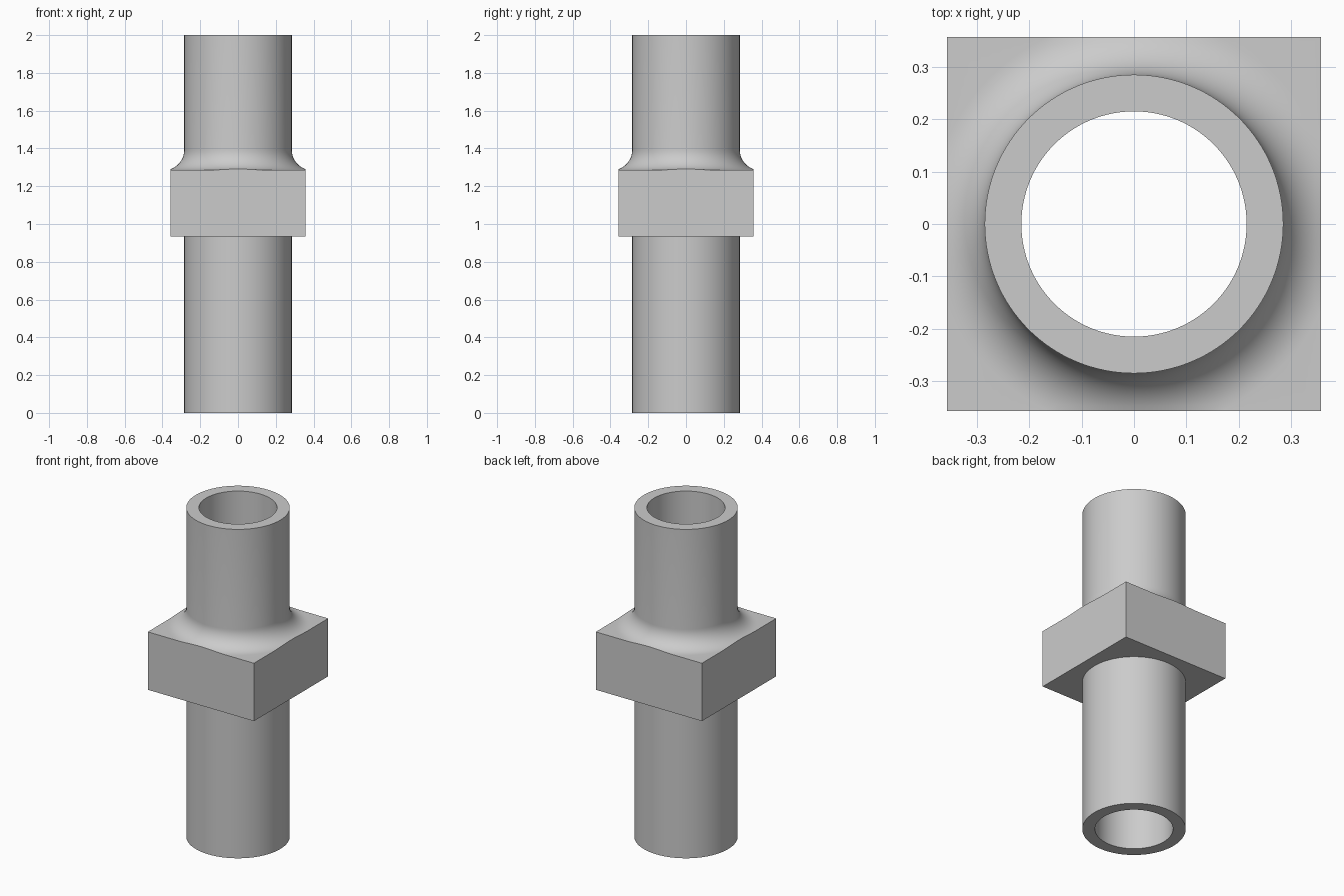
import bpy
import bmesh
from math import acos, cos, sin, pi, radians, tau

cube = bpy.data.objects.get("Cube")
if cube:
    bpy.data.objects.remove(cube, do_unlink=True)

# Main dimensions
HEIGHT = 2.0
BORE, TUBE = 0.215, 0.285
COLLAR_HALF = 0.357
COLLAR_BOTTOM, COLLAR_TOP = 0.933, 1.285
FILLET = 0.107
SEGMENTS = 128          # divisible by 8, so the square corners are exact
FILLET_STEPS = 12


def section(angle):
    """Closed half-section (radius, height) of the fitting at one angle."""
    edge = COLLAR_HALF / max(abs(cos(angle)), abs(sin(angle)))
    centre_r, centre_z = TUBE + FILLET, COLLAR_TOP + FILLET
    # The fillet is cut off where it runs past the square side
    sweep = acos((centre_r - min(edge, centre_r)) / FILLET)
    arc = []
    for i in range(FILLET_STEPS + 1):
        a = sweep * (1 - i / FILLET_STEPS)
        arc.append((centre_r - FILLET * cos(a), centre_z - FILLET * sin(a)))
    return [
        (BORE, 0), (TUBE, 0), (TUBE, COLLAR_BOTTOM), (edge, COLLAR_BOTTOM),
        (max(edge, arc[0][0]), arc[0][1]), *arc,
        (TUBE, HEIGHT), (BORE, HEIGHT),
    ]


# Tube, square collar and fillet as one swept solid
bm = bmesh.new()
rings = []
for s in range(SEGMENTS):
    angle = tau * s / SEGMENTS
    rings.append([bm.verts.new((r * cos(angle), r * sin(angle), z))
                  for r, z in section(angle)])
count = len(rings[0])
for s in range(SEGMENTS):
    here, after = rings[s], rings[(s + 1) % SEGMENTS]
    for i in range(count):
        j = (i + 1) % count
        bm.faces.new((here[i], after[i], after[j], here[j]))
bmesh.ops.remove_doubles(bm, verts=bm.verts, dist=1e-5)
bmesh.ops.recalc_face_normals(bm, faces=bm.faces)

mesh = bpy.data.meshes.new("collared_tube")
bm.to_mesh(mesh)
bm.free()
fitting = bpy.data.objects.new("collared_tube", mesh)
bpy.context.collection.objects.link(fitting)

# Plain grey metal
grey = bpy.data.materials.new("light_grey")
grey.use_nodes = True
colour = (0.6, 0.6, 0.6, 1)
grey.diffuse_color = colour
grey.node_tree.nodes["Principled BSDF"].inputs["Base Color"].default_value = colour
mesh.materials.append(grey)

# Smooth round surfaces, crisp edges
bpy.ops.object.select_all(action="DESELECT")
fitting.select_set(True)
bpy.context.view_layer.objects.active = fitting
bpy.ops.object.shade_smooth_by_angle(angle=radians(30))
